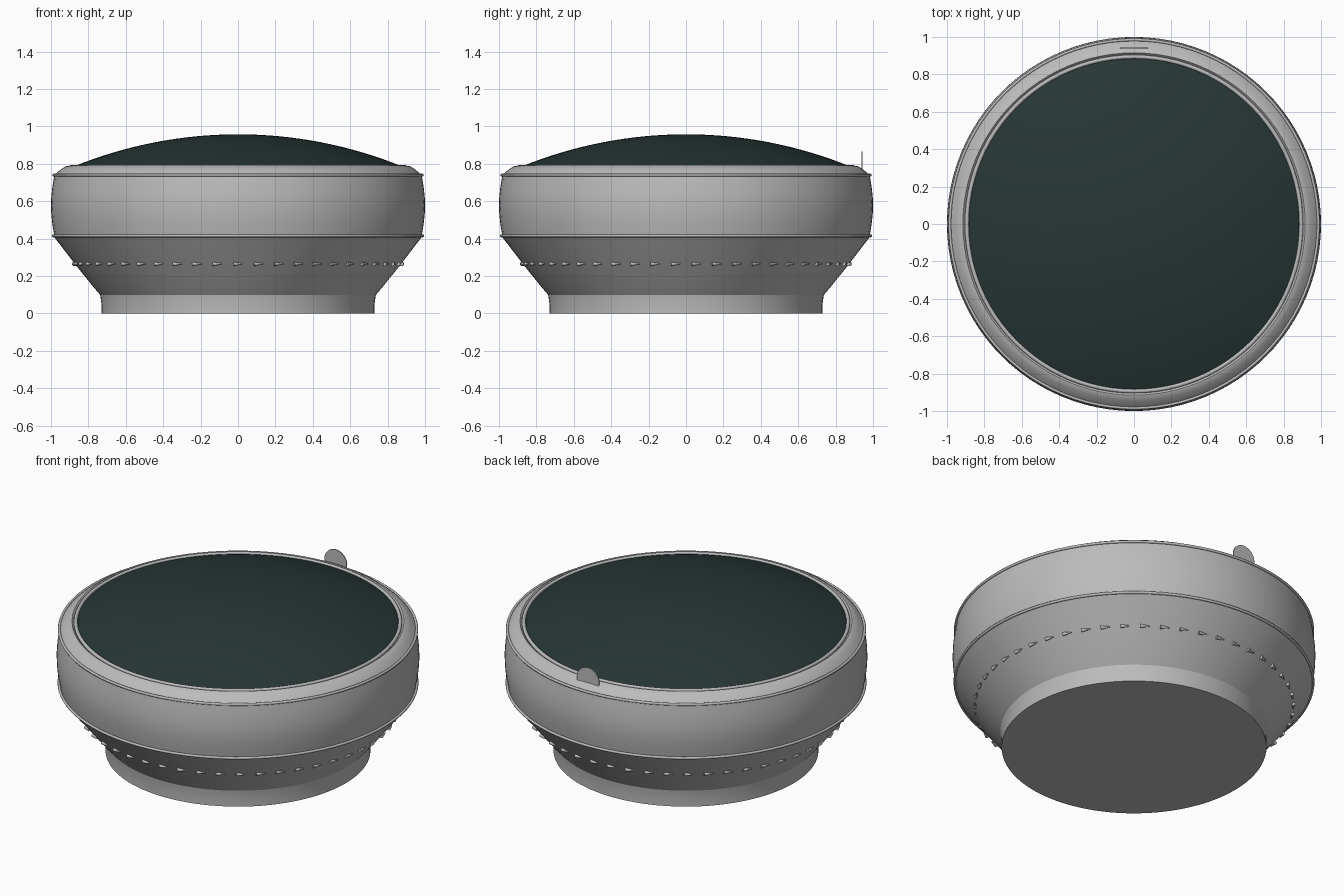
import bpy, bmesh
from math import pi, radians, sqrt, sin, cos
from mathutils import Matrix, Vector

cube = bpy.data.objects.get("Cube")
if cube:
    bpy.data.objects.remove(cube, do_unlink=True)


def make_material(name, rgb):
    mat = bpy.data.materials.new(name)
    mat.use_nodes = True
    mat.diffuse_color = (*rgb, 1)
    mat.node_tree.nodes["Principled BSDF"].inputs["Base Color"].default_value = (*rgb, 1)
    return mat


GREY = make_material("soft grey", (0.5, 0.5, 0.5))
DARK = make_material("dark green grey", (0.02, 0.037, 0.036))


def finish(name, bm, mat, angle=25):
    bmesh.ops.recalc_face_normals(bm, faces=bm.faces)
    mesh = bpy.data.meshes.new(name)
    bm.to_mesh(mesh)
    bm.free()
    obj = bpy.data.objects.new(name, mesh)
    bpy.context.collection.objects.link(obj)
    mesh.materials.append(mat)
    bpy.ops.object.select_all(action="DESELECT")
    obj.select_set(True)
    bpy.context.view_layer.objects.active = obj
    bpy.ops.object.shade_smooth_by_angle(angle=radians(angle))
    return obj


def lathe(name, profile, mat, closed=False, angle=25, steps=96):
    """Spin a radius/height profile around the z axis."""
    bm = bmesh.new()
    verts = [bm.verts.new((r, 0, z)) for r, z in profile]
    pairs = list(zip(verts, verts[1:]))
    if closed:
        pairs.append((verts[-1], verts[0]))
    edges = [bm.edges.new(p) for p in pairs]
    bmesh.ops.spin(bm, geom=verts + edges, cent=(0, 0, 0), axis=(0, 0, 1),
                   angle=2 * pi, steps=steps, use_merge=True)
    bmesh.ops.remove_doubles(bm, verts=bm.verts, dist=0.0005)
    return finish(name, bm, mat, angle)


def ring(name, radius, z, thickness):
    section = [(radius + thickness * cos(i * pi / 4), z + thickness * sin(i * pi / 4))
               for i in range(8)]
    return lathe(name, section, GREY, closed=True, angle=60)


# Foot and flared lower body
lathe("foot", [(0, 0), (0.73, 0), (0.73, 0.05), (0.737, 0.1), (0, 0.1)], GREY)
lathe("lower_body", [(0, 0.1), (0.737, 0.1), (0.77, 0.138), (0.87, 0.262),
                     (0.985, 0.412), (0, 0.412)], GREY)

# Gently bulging side band
side = [(0.982 + 0.018 * sin(pi * i / 8), 0.415 + 0.325 * i / 8) for i in range(9)]
lathe("side_band", side, GREY)

# Sloped rim with an inner groove
lathe("top_rim", [(0.98, 0.74), (0.968, 0.753), (0.945, 0.772), (0.922, 0.787),
                  (0.915, 0.788), (0.9, 0.772), (0.87, 0.77), (0, 0.77)], GREY)

# Piping
ring("lower_piping", 0.987, 0.415, 0.008)
ring("upper_piping", 0.985, 0.74, 0.008)
ring("inner_piping", 0.894, 0.783, 0.011)

# Domed top panel
edge, base, peak = 0.886, 0.783, 0.958
rise = peak - base
sphere = (edge ** 2 + rise ** 2) / (2 * rise)
dome = [(edge * i / 16, peak - sphere + sqrt(sphere ** 2 - (edge * i / 16) ** 2))
        for i in range(17)]
lathe("domed_top", dome, DARK, angle=60)

# Row of tapered stitches around the lower body
bm = bmesh.new()
count = 50
for i in range(count):
    a = 2 * pi * (i + 0.5) / count
    place = (Matrix.Rotation(a, 4, "Z") @ Matrix.Translation((0.878, 0, 0.265))
             @ Matrix.Rotation(-pi / 2, 4, "X"))
    bmesh.ops.create_cone(bm, cap_ends=True, segments=8, radius1=0.011,
                          radius2=0.003, depth=0.05, matrix=place)
finish("stitches", bm, GREY, 50)

# Thin round pull tab standing at the back
bm = bmesh.new()
bmesh.ops.create_cone(bm, cap_ends=True, segments=32, radius1=0.075, radius2=0.075,
                      depth=0.006,
                      matrix=Matrix.Translation((0, 0.94, 0.79)) @ Matrix.Rotation(pi / 2, 4, "X"))
finish("pull_tab", bm, GREY)
